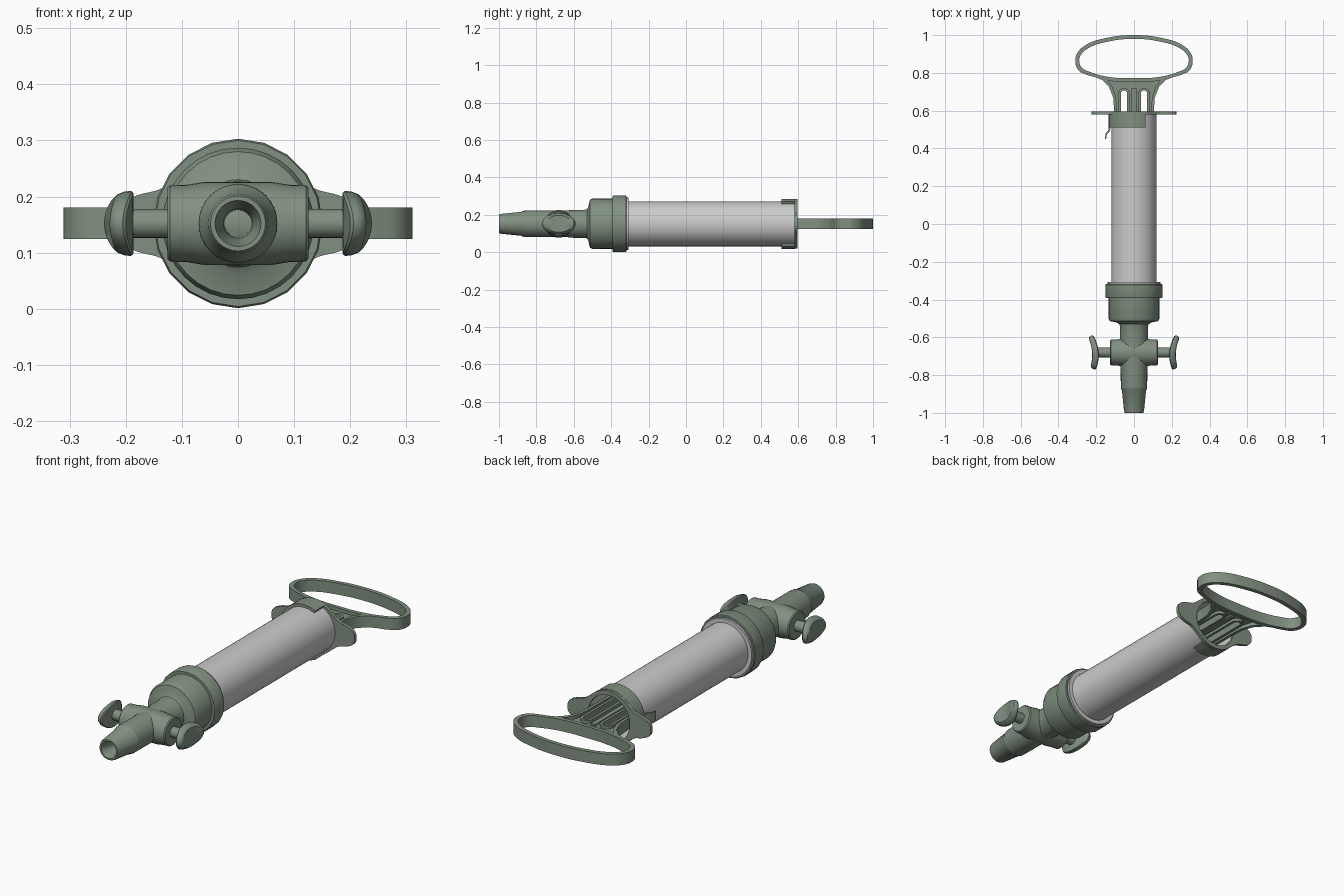
import bpy, bmesh, math
from math import sin, cos, pi, radians

if "Cube" in bpy.data.objects:
    bpy.data.objects.remove(bpy.data.objects["Cube"])

Z = 0.152          # height of the main axis
green = bpy.data.materials.new("grey_green")
green.diffuse_color = (0.22, 0.28, 0.22, 1)
green.use_nodes = True
green.node_tree.nodes["Principled BSDF"].inputs["Base Color"].default_value = green.diffuse_color


def finish(bm, name, mat):
    bmesh.ops.remove_doubles(bm, verts=bm.verts, dist=1e-5)
    bmesh.ops.recalc_face_normals(bm, faces=bm.faces)
    me = bpy.data.meshes.new(name)
    bm.to_mesh(me)
    bm.free()
    ob = bpy.data.objects.new(name, me)
    bpy.context.collection.objects.link(ob)
    if mat:
        me.materials.append(mat)
    return ob


def along_y(t, a, b):
    return (a, t, Z + b)


def lathe(name, profile, n=32, place=along_y, mat=green, closed=False):
    """Turn (radius, distance) pairs around an axis; place() maps to the scene."""
    bm = bmesh.new()
    rings = [[bm.verts.new(place(t, r * cos(2 * pi * i / n + pi / 2), r * sin(2 * pi * i / n + pi / 2)))
              for i in range(n)] for r, t in profile]
    pairs = list(zip(rings, rings[1:]))
    if closed:
        pairs.append((rings[-1], rings[0]))
    for a, b in pairs:
        for i in range(n):
            j = (i + 1) % n
            bm.faces.new((a[i], a[j], b[j], b[i]))
    return finish(bm, name, mat)


def plate(name, loops, thick, loc, upright=False, smooth=True):
    """Filled outline with holes, given thickness; upright turns it to face y."""
    cu = bpy.data.curves.new(name, 'CURVE')
    cu.dimensions, cu.fill_mode = '2D', 'BOTH'
    cu.extrude, cu.resolution_u = thick / 2, 6
    for pts in loops:
        sp = cu.splines.new('BEZIER')
        sp.bezier_points.add(len(pts) - 1)
        sp.use_cyclic_u = True
        for bp, p in zip(sp.bezier_points, pts):
            bp.co = (p[0], p[1], 0)
            kind = 'AUTO' if smooth and len(p) == 2 else 'VECTOR'
            bp.handle_left_type = bp.handle_right_type = kind
    ob = bpy.data.objects.new(name, cu)
    bpy.context.collection.objects.link(ob)
    ob.location = loc
    if upright:
        ob.rotation_euler.x = radians(90)
    cu.materials.append(green)
    bpy.ops.object.select_all(action='DESELECT')
    ob.select_set(True)
    bpy.context.view_layer.objects.active = ob
    bpy.ops.object.convert(target='MESH')
    return bpy.context.object


def mirrored(half):
    """Close a right-hand outline with its mirror image in x."""
    return half + [(-p[0],) + tuple(p[1:]) for p in reversed(half) if p[0] > 1e-6]


def circle(r, n=16):
    return [(r * cos(2 * pi * i / n), r * sin(2 * pi * i / n)) for i in range(n)]


# Barrel tube with its rim
lathe("barrel", [(0.12, -0.34), (0.12, 0.585), (0.112, 0.585), (0.112, -0.34)], 40, mat=None, closed=True)
lathe("barrel_rim", [(0.11, -0.325), (0.14, -0.325), (0.14, -0.308), (0.11, -0.308)], 32, mat=None, closed=True)

# Screw collar, front cap and nozzle
lathe("collar", [(0.115, -0.318), (0.148, -0.318), (0.151, -0.322), (0.151, -0.386),
                 (0.148, -0.392), (0.115, -0.392)], 20, closed=True)
lathe("front_cap", [(0, -0.35), (0.134, -0.35), (0.135, -0.5), (0.128, -0.514), (0.09, -0.522), (0.078, -0.53),
                    (0.075, -0.54), (0.075, -0.6), (0.071, -0.64), (0.07, -0.865), (0.068, -0.875),
                    (0.064, -0.88), (0.053, -0.99), (0.049, -1.0), (0.041, -1.0), (0.026, -0.95),
                    (0.024, -0.75), (0, -0.75)])

# Valve crosspiece with a stem and bent wing knob on each side
VY = -0.68


def along_x(t, a, b):
    return (t, VY + a, Z + b)


lathe("valve_crosspiece", [(0, -0.126), (0.063, -0.126), (0.068, -0.121), (0.069, -0.09), (0.074, -0.06),
                           (0.074, 0.06), (0.069, 0.09), (0.068, 0.121), (0.063, 0.126), (0, 0.126)], 32, along_x)
for s, side in ((1, "right"), (-1, "left")):
    lathe(side + "_stem", [(0, 0.12 * s), (0.026, 0.12 * s), (0.026, 0.2 * s), (0, 0.2 * s)], 20, along_x)

    def knob(t, a, b):
        dy = a * 0.09
        return (s * (0.187 + 0.034 * t + 2.6 * dy * dy + 0.07 * dy), VY + dy, Z + b * 0.058)

    lathe(side + "_knob", [(0, 0), (0.35, 0), (0.7, 0), (0.95, 0), (1, 0.12), (0.98, 0.45), (0.9, 0.8),
                           (0.78, 1), (0.4, 1), (0, 1)], 28, knob)

# Finger flange at the back
top = [(0, 0.132), (0.06, 0.118), (0.105, 0.085), (0.135, 0.063), (0.185, 0.048), (0.216, 0.03), (0.225, 0)]
right = top + [(x, -z) for x, z in reversed(top[:-1])]
plate("finger_flange", [mirrored(right), circle(0.112)], 0.016, (0, 0.587, Z), upright=True)

# C-shaped clip around the barrel, open towards +x
bm = bmesh.new()
prev = None
for i in range(31):
    a = radians(63 + 234 * i / 30)
    ring = [bm.verts.new((r * cos(a), y, Z + r * sin(a)))
            for r, y in ((0.12, 0.51), (0.134, 0.51), (0.134, 0.582), (0.12, 0.582))]
    if prev:
        for k in range(4):
            bm.faces.new((prev[k], prev[(k + 1) % 4], ring[(k + 1) % 4], ring[k]))
    else:
        bm.faces.new(ring)
    prev = ring
bm.faces.new(prev)
finish(bm, "barrel_clip", green)
plate("clip_tab", [[(-0.122, 0.515), (-0.133, 0.515), (-0.137, 0.495), (-0.15, 0.48), (-0.154, 0.45),
                    (-0.148, 0.45), (-0.143, 0.475), (-0.13, 0.487)]], 0.045, (0, 0, Z), smooth=False)

# Pull handle: thick loop
loop_out = [(0, 1.0), (0.15, 0.984), (0.255, 0.948), (0.3, 0.905), (0.311, 0.865), (0.295, 0.815),
            (0.25, 0.79), (0.19, 0.774), (0.13, 0.758), (0, 0.755)]
loop_in = [(0, 0.98), (0.14, 0.965), (0.24, 0.932), (0.28, 0.897), (0.29, 0.865), (0.276, 0.828),
           (0.23, 0.804), (0.13, 0.778), (0, 0.772)]
plate("handle_loop", [mirrored(loop_out), mirrored(loop_in)], 0.056, (0, 0, Z))


# Neck web with two arched slots, their raised rims, side rails and centre rib
def arch(cx, r, y0, yc):
    return ([(cx - r, y0)] + [(cx + r * cos(a), yc + r * sin(a))
            for a in (pi * (1 - i / 8) for i in range(9))] + [(cx + r, y0)])


web = [(0, 0.765), (0.17, 0.775), (0.125, 0.725), (0.105, 0.66), (0.1, 0.58), (0.1, 0.35), (0, 0.35)]
slots = [arch(c, 0.017, 0.38, 0.69) for c in (-0.053, 0.053)]
plate("handle_web", [mirrored(web)] + slots, 0.022, (0, 0, Z), smooth=False)
for s, side in ((1, "right"), (-1, "left")):
    rim = arch(0.053 * s, 0.03, 0.35, 0.69) + list(reversed(arch(0.053 * s, 0.017, 0.35, 0.69)))
    plate(side + "_slot_rim", [rim], 0.05, (0, 0, Z), smooth=False)
    rail = [(0.22, 0.783), (0.17, 0.763), (0.132, 0.725), (0.11, 0.67), (0.105, 0.6), (0.104, 0.35),
            (0.09, 0.35), (0.091, 0.6), (0.095, 0.67), (0.113, 0.725), (0.14, 0.762)]
    plate(side + "_rail", [[(s * x, y) for x, y in rail]], 0.056, (0, 0, Z), smooth=False)
plate("centre_rib", [[(-0.012, 0.35), (0.012, 0.35), (0.012, 0.72), (-0.012, 0.72)]], 0.04, (0, 0, Z), smooth=False)

# Piston disc inside the barrel
lathe("piston", [(0, 0.32), (0.111, 0.32), (0.111, 0.36), (0, 0.36)])

# Smooth shading with sharp edges kept
bpy.ops.object.select_all(action='SELECT')
bpy.ops.object.shade_smooth_by_angle(angle=radians(35))
